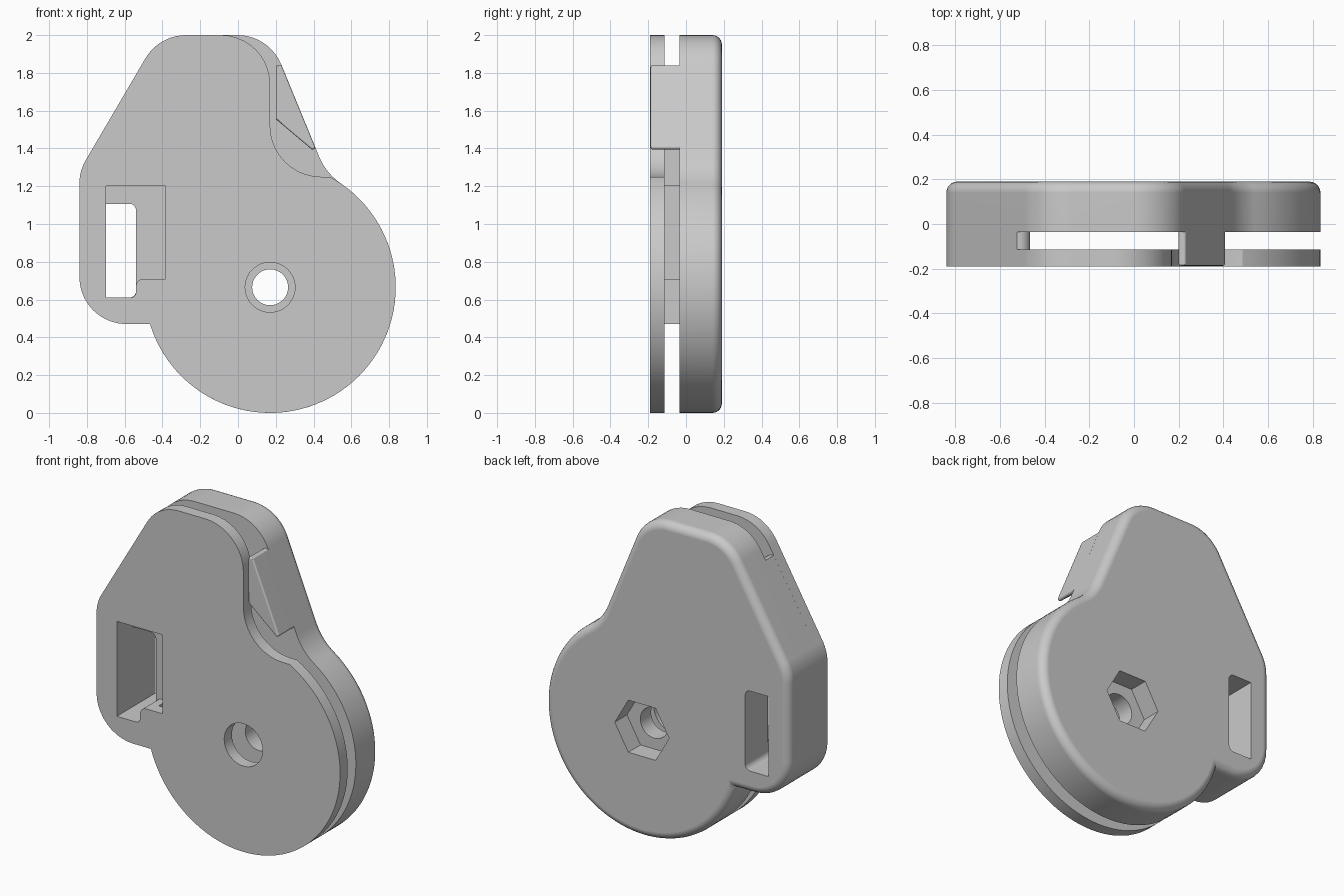
import bpy, bmesh
from math import cos, sin, tan, radians
from mathutils import Vector

if "Cube" in bpy.data.objects:
    bpy.data.objects.remove(bpy.data.objects["Cube"], do_unlink=True)

grey = bpy.data.materials.new("matte_grey")
grey.use_nodes = True
colour = (0.59, 0.59, 0.59, 1)
grey.diffuse_color = colour
grey.node_tree.nodes["Principled BSDF"].inputs["Base Color"].default_value = colour

FRONT, PLATE_BACK, BODY_FRONT, BACK = -0.19, -0.115, -0.035, 0.19
HUB_X, HUB_Z, HUB_R = 0.17, 0.665, 0.665


def ring(radius, start, end, count):
    """Corner points on an arc about the hub, with no rounding."""
    out = []
    for i in range(count):
        a = radians(start + (end - start) * i / (count - 1))
        out.append((HUB_X + radius * cos(a), HUB_Z + radius * sin(a), 0))
    return out


def circle(radius, count):
    return ring(radius, 0, 360 - 360 / count, count)


def rounded(corners, steps=10):
    """Turn (x, z, radius) corners into an outline with filleted corners."""
    pts = []
    for i, (x, z, r) in enumerate(corners):
        p = Vector((x, 0, z))
        if r == 0:
            pts.append(p)
            continue
        before, after = corners[i - 1], corners[(i + 1) % len(corners)]
        a = (Vector((before[0], 0, before[1])) - p).normalized()
        b = (Vector((after[0], 0, after[1])) - p).normalized()
        half = a.angle(b) / 2
        centre = p + (a + b).normalized() * (r / sin(half))
        v0 = (p + a * (r / tan(half)) - centre).normalized()
        v1 = (p + b * (r / tan(half)) - centre).normalized()
        pts += [centre + v0.slerp(v1, k / steps).normalized() * r for k in range(steps + 1)]
    clean = []
    for p in pts:
        if not clean or (p - clean[-1]).length > 0.001:
            clean.append(p)
    return clean


def prism(name, corners, y0, y1, bevel_y=None, bevel=0, segments=6):
    """Extrude an outline along y, optionally rounding the rim at bevel_y."""
    bm = bmesh.new()
    face = bm.faces.new([bm.verts.new((p.x, y0, p.z)) for p in rounded(corners)])
    ext = bmesh.ops.extrude_face_region(bm, geom=[face], use_keep_orig=True)
    moved = [v for v in ext["geom"] if isinstance(v, bmesh.types.BMVert)]
    bmesh.ops.translate(bm, verts=moved, vec=(0, y1 - y0, 0))
    bmesh.ops.recalc_face_normals(bm, faces=bm.faces[:])
    if bevel:
        rim = [e for e in bm.edges if all(abs(v.co.y - bevel_y) < 1e-4 for v in e.verts)]
        bmesh.ops.bevel(bm, geom=rim, offset=bevel, segments=segments, profile=0.5,
                        affect='EDGES', clamp_overlap=False)
    mesh = bpy.data.meshes.new(name)
    bm.to_mesh(mesh)
    bm.free()
    mesh.materials.append(grey)
    obj = bpy.data.objects.new(name, mesh)
    bpy.context.collection.objects.link(obj)
    return obj


def activate(obj):
    bpy.ops.object.select_all(action='DESELECT')
    obj.select_set(True)
    bpy.context.view_layer.objects.active = obj


def cut(obj, cutters):
    for c in cutters:
        c.hide_render = True
        activate(obj)
        mod = obj.modifiers.new("cut", 'BOOLEAN')
        mod.operation, mod.solver, mod.object = 'DIFFERENCE', 'EXACT', c
        bpy.ops.object.modifier_apply(modifier=mod.name)


# Shared left side of the outline, clockwise from the lower notch
left_side = [(-0.465, 0.47, 0), (-0.84, 0.47, 0.25), (-0.84, 1.28, 0.25),
             (-0.418, 2.0, 0.25)]

# Thick rear body with a rounded back rim
body = prism("rear_body", left_side + [(0.165, 2.0, 0.25), (0.465, 1.27, 0.32)]
             + ring(HUB_R, 55, -162, 64), BODY_FRONT, BACK, BACK, 0.05)

# Thin front plate with a scooped upper right side
plate = prism("front_plate", left_side + [(0.17, 2.0, 0.26), (0.17, 1.25, 0.27)]
              + ring(HUB_R, 61.6, -162, 64), FRONT, PLATE_BACK)

# Spacer joining the two along the left side
spacer = prism("side_spacer", [(-0.465, 0.47, 0), (-0.84, 0.47, 0.25), (-0.84, 1.28, 0.25),
                               (-0.523, 1.82, 0), (-0.465, 1.82, 0.05)],
               PLATE_BACK, BODY_FRONT)

# Hooked tooth standing on the body beside the plate
tooth = prism("guide_tooth", [(0.2, 1.84, 0.012), (0.231, 1.84, 0.012), (0.414, 1.395, 0.012),
                              (0.39, 1.395, 0.012), (0.2, 1.555, 0.012)],
              -0.187, BODY_FRONT + 0.005, -0.187, 0.01, 3)

# Openings: strap window, axle hole and hexagonal nut pocket
window = prism("window_cutter", [(-0.7, 0.61, 0), (-0.7, 1.2, 0), (-0.385, 1.2, 0),
                                 (-0.385, 0.71, 0), (-0.54, 0.71, 0.04), (-0.54, 0.61, 0.03)],
               -0.3, BODY_FRONT + 0.001)
slot = prism("slot_cutter", [(-0.7, 0.61, 0), (-0.7, 1.107, 0), (-0.54, 1.107, 0.035),
                             (-0.54, 0.61, 0.035)], -0.1, 0.3)
axle = prism("axle_cutter", circle(0.095, 48), -0.1, 0.3)
bore = prism("bore_cutter", circle(0.132, 48), -0.3, -0.08)
pocket = prism("pocket_cutter", circle(0.187, 6), 0.07, 0.3)

cut(body, [slot, axle, pocket])
cut(plate, [window, bore])
cut(spacer, [window])
for cutter in (window, slot, axle, bore, pocket):
    bpy.data.objects.remove(cutter, do_unlink=True)

# Smooth curved sides, keep flat faces flat
for part in (body, plate, spacer, tooth):
    activate(part)
    bpy.ops.object.shade_smooth_by_angle(angle=radians(30))
    weighted = part.modifiers.new("flat_faces", 'WEIGHTED_NORMAL')
    weighted.keep_sharp = True
